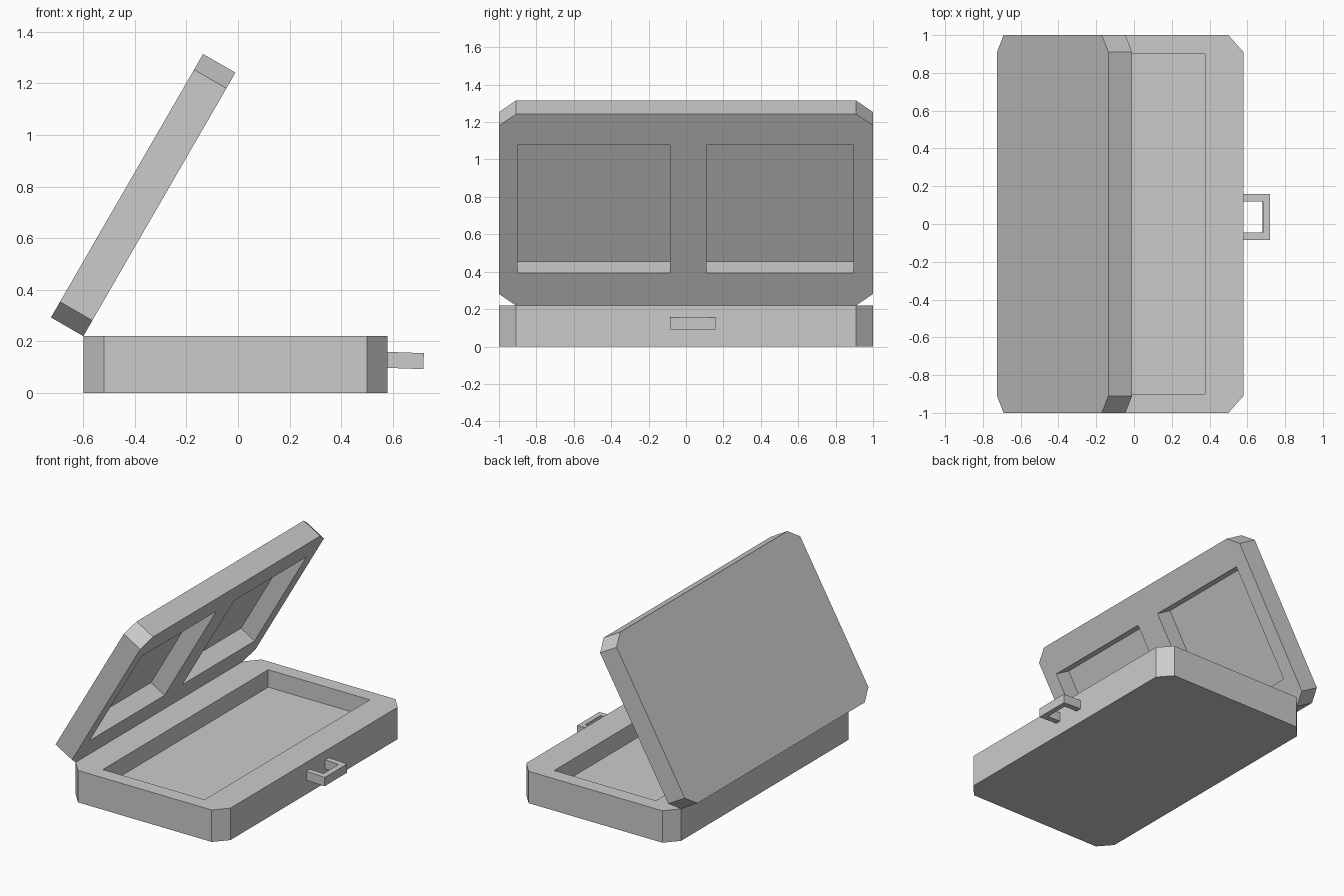
import bpy, bmesh
from math import radians

if "Cube" in bpy.data.objects:
    bpy.data.objects.remove(bpy.data.objects["Cube"])

LENGTH = 1.18          # case depth from hinge to front
HINGE = (-0.6, 0, 0.22)


def prism(name, outline, z0, z1):
    """Extrude a flat xy outline from z0 to z1."""
    bm = bmesh.new()
    face = bm.faces.new([bm.verts.new((x, y, z0)) for x, y in outline])
    top = bmesh.ops.extrude_face_region(bm, geom=[face])["geom"]
    bmesh.ops.translate(bm, vec=(0, 0, z1 - z0),
                        verts=[v for v in top if isinstance(v, bmesh.types.BMVert)])
    bmesh.ops.recalc_face_normals(bm, faces=bm.faces)
    mesh = bpy.data.meshes.new(name)
    bm.to_mesh(mesh)
    bm.free()
    ob = bpy.data.objects.new(name, mesh)
    bpy.context.collection.objects.link(ob)
    return ob


def cut_pocket(ob, x0, x1, y0, y1, z0, z1):
    """Carve a box-shaped pocket out of a shell."""
    cutter = prism("pocket_cutter", [(x0, y0), (x1, y0), (x1, y1), (x0, y1)], z0, z1)
    cutter.hide_render = True
    mod = ob.modifiers.new("pocket", "BOOLEAN")
    mod.operation, mod.solver, mod.object = "DIFFERENCE", "EXACT", cutter
    bpy.context.view_layer.objects.active = ob
    bpy.ops.object.modifier_apply(modifier=mod.name)
    bpy.data.objects.remove(cutter)


def shell_outline(cx, cy=0.09):
    """Rectangle with four chamfered corners, hinge side at x = 0."""
    return [(cx, -1), (LENGTH - cx, -1), (LENGTH, -1 + cy), (LENGTH, 1 - cy),
            (LENGTH - cx, 1), (cx, 1), (0, 1 - cy), (0, -1 + cy)]


# Base tray with one large recess
base = prism("case_base", shell_outline(0.08), 0, 0.22)
cut_pocket(base, 0.2, 0.975, -0.9, 0.9, 0.1, 0.3)
base.location.x = HINGE[0]

# Open lid with two recesses on the inside
lid = prism("case_lid", shell_outline(0.07), 0, 0.145)
for y0, y1 in ((-0.9, -0.085), (0.11, 0.895)):
    cut_pocket(lid, 0.2, 0.99, y0, y1, -0.1, 0.12)
lid.location = HINGE
lid.rotation_euler.y = radians(-60)

# U-shaped carrying handle, drooping slightly
handle = prism("handle", [(0, -0.122), (0.142, -0.122), (0.142, 0.122), (0, 0.122),
                          (0, 0.083), (0.104, 0.083), (0.104, -0.083), (0, -0.083)],
               -0.031, 0.031)
handle.location = (0.578, 0.037, 0.128)
handle.rotation_euler.y = radians(2)
